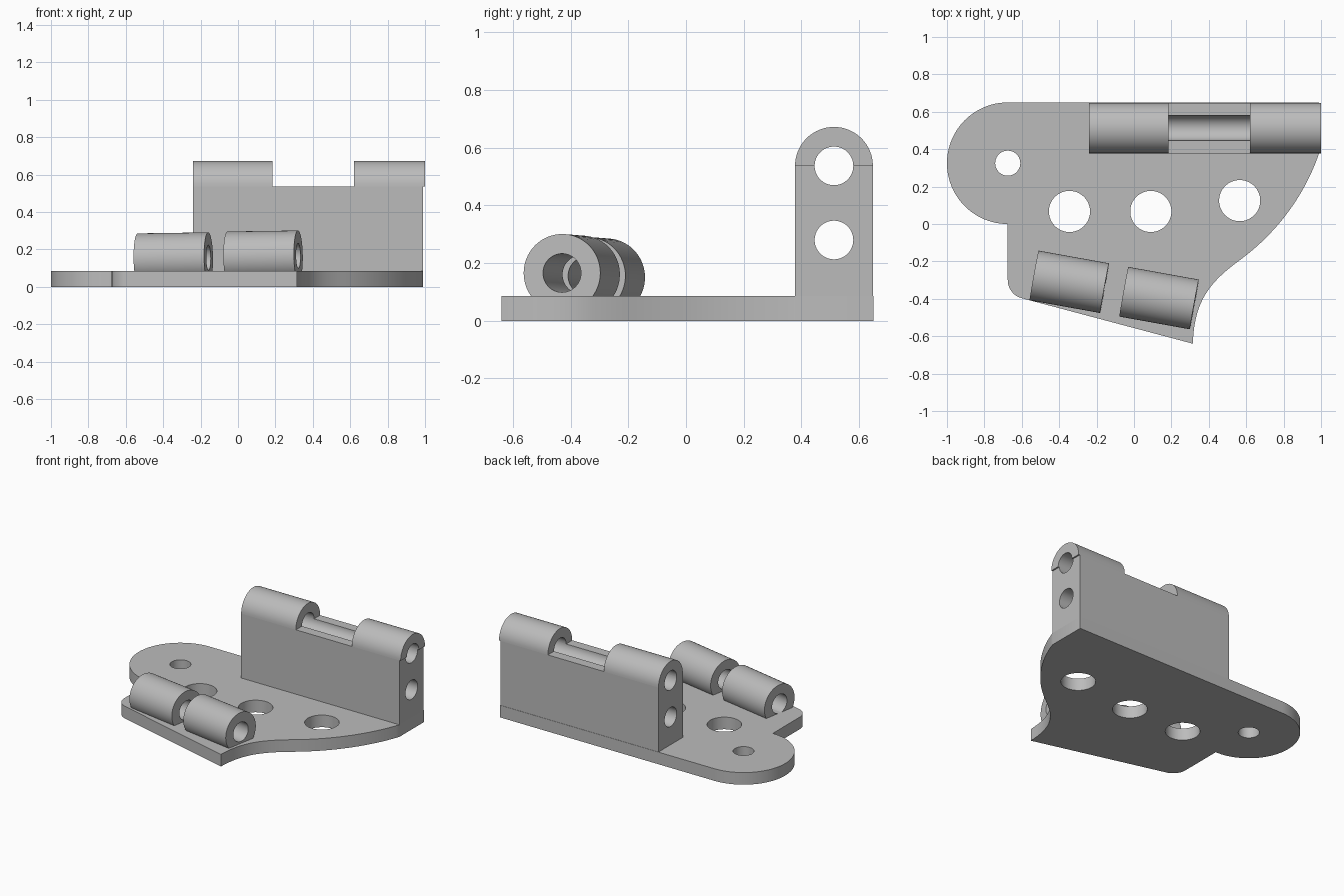
import bpy
import bmesh
from math import cos, sin, radians
from mathutils import Matrix, Vector
from mathutils.geometry import interpolate_bezier

if "Cube" in bpy.data.objects:
    bpy.data.objects.remove(bpy.data.objects["Cube"])

grey = bpy.data.materials.new("light grey")
grey.use_nodes = True
colour = (0.5, 0.5, 0.5, 1)
grey.diffuse_color = colour
grey.node_tree.nodes["Principled BSDF"].inputs["Base Color"].default_value = colour


def arc(cx, cy, r, start, end, n=32):
    angles = [radians(start + (end - start) * i / n) for i in range(n + 1)]
    return [(cx + r * cos(a), cy + r * sin(a)) for a in angles]


def circle(cx, cy, r):
    return arc(cx, cy, r, 0, 360, 64)[:-1]


def bezier(*pts):
    a, b, c, d = [Vector(p) for p in pts]
    return [tuple(p) for p in interpolate_bezier(a, b, c, d, 20)]


def prism(name, loops, depth, matrix):
    """Extrude an outline with holes, centred on its local z axis."""
    curve = bpy.data.curves.new(name, 'CURVE')
    curve.dimensions = '2D'
    curve.fill_mode = 'BOTH'
    curve.extrude = depth / 2
    for loop in loops:
        spline = curve.splines.new('POLY')
        spline.points.add(len(loop) - 1)
        for point, (x, y) in zip(spline.points, loop):
            point.co = (x, y, 0, 1)
        spline.use_cyclic_u = True
    obj = bpy.data.objects.new(name, curve)
    bpy.context.collection.objects.link(obj)
    bpy.ops.object.select_all(action='DESELECT')
    obj.select_set(True)
    bpy.context.view_layer.objects.active = obj
    bpy.ops.object.convert(target='MESH')
    obj = bpy.context.view_layer.objects.active
    bm = bmesh.new()
    bm.from_mesh(obj.data)
    bmesh.ops.remove_doubles(bm, verts=bm.verts, dist=0.0005)
    bmesh.ops.recalc_face_normals(bm, faces=bm.faces)
    bm.to_mesh(obj.data)
    bm.free()
    obj.matrix_world = matrix
    obj.data.materials.clear()
    obj.data.materials.append(grey)
    bpy.ops.object.shade_smooth_by_angle(angle=radians(30))
    return obj


# Profiles drawn in the y-z plane and extruded along x
ALONG_X = Matrix(((0, 0, 1, 0), (1, 0, 0, 0), (0, 1, 0, 0), (0, 0, 0, 1)))


def along_x(x0, x1):
    return Matrix.Translation(((x0 + x1) / 2, 0, 0)) @ ALONG_X


THICK = 0.085
RADIUS, BORE = 0.135, 0.067
PIN_Y, PIN_Z = 0.513, 0.537

# Base plate with a round lobe, a curved edge and four holes
outline = arc(-0.675, 0.325, 0.325, 90, 270, 48)
outline += arc(-0.575, -0.3, 0.1, 180, 255, 12)
outline += bezier((0.315, -0.64), (0.32, -0.4), (0.42, -0.3), (0.57, -0.19))
outline += bezier((0.57, -0.19), (0.8, -0.02), (0.93, 0.2), (0.99, 0.38))[1:]
outline += [(0.99, 0.65)]
holes = [circle(-0.675, 0.325, BORE)]
holes += [circle(x, y, 0.11) for x, y in ((-0.345, 0.067), (0.09, 0.067), (0.565, 0.125))]
prism("base_plate", [outline] + holes, THICK, Matrix.Translation((0, 0, THICK / 2)))

# Upright wall with a half-round groove on top and a lower bore
front, back = PIN_Y - RADIUS, PIN_Y + RADIUS
wall = [(front, THICK), (back, THICK), (back, PIN_Z)]
wall += arc(PIN_Y, PIN_Z, BORE, 360, 180) + [(front, PIN_Z)]
prism("upright_wall", [wall, circle(PIN_Y, 0.28, BORE)], 1.23, along_x(-0.24, 0.99))

# Rounded knuckles closing the groove at both ends
knuckle = arc(PIN_Y, PIN_Z, RADIUS, 0, 180) + arc(PIN_Y, PIN_Z, BORE, 180, 0)
for name, x0, x1 in (("right_knuckle", -0.24, 0.185), ("left_knuckle", 0.62, 1.0)):
    prism(name, [knuckle], x1 - x0, along_x(x0, x1))

# Two slightly tilted hinge tubes on the plate
tilt = Matrix.Rotation(radians(-10.2), 4, 'Z') @ Matrix.Rotation(radians(-0.8), 4, 'Y')
ring = [circle(0, 0, RADIUS), circle(0, 0, BORE)]
for name, centre in (("right_tube", (-0.346, -0.309, 0.153)), ("left_tube", (0.134, -0.396, 0.163))):
    prism(name, ring, 0.383, Matrix.Translation(centre) @ tilt @ ALONG_X)
